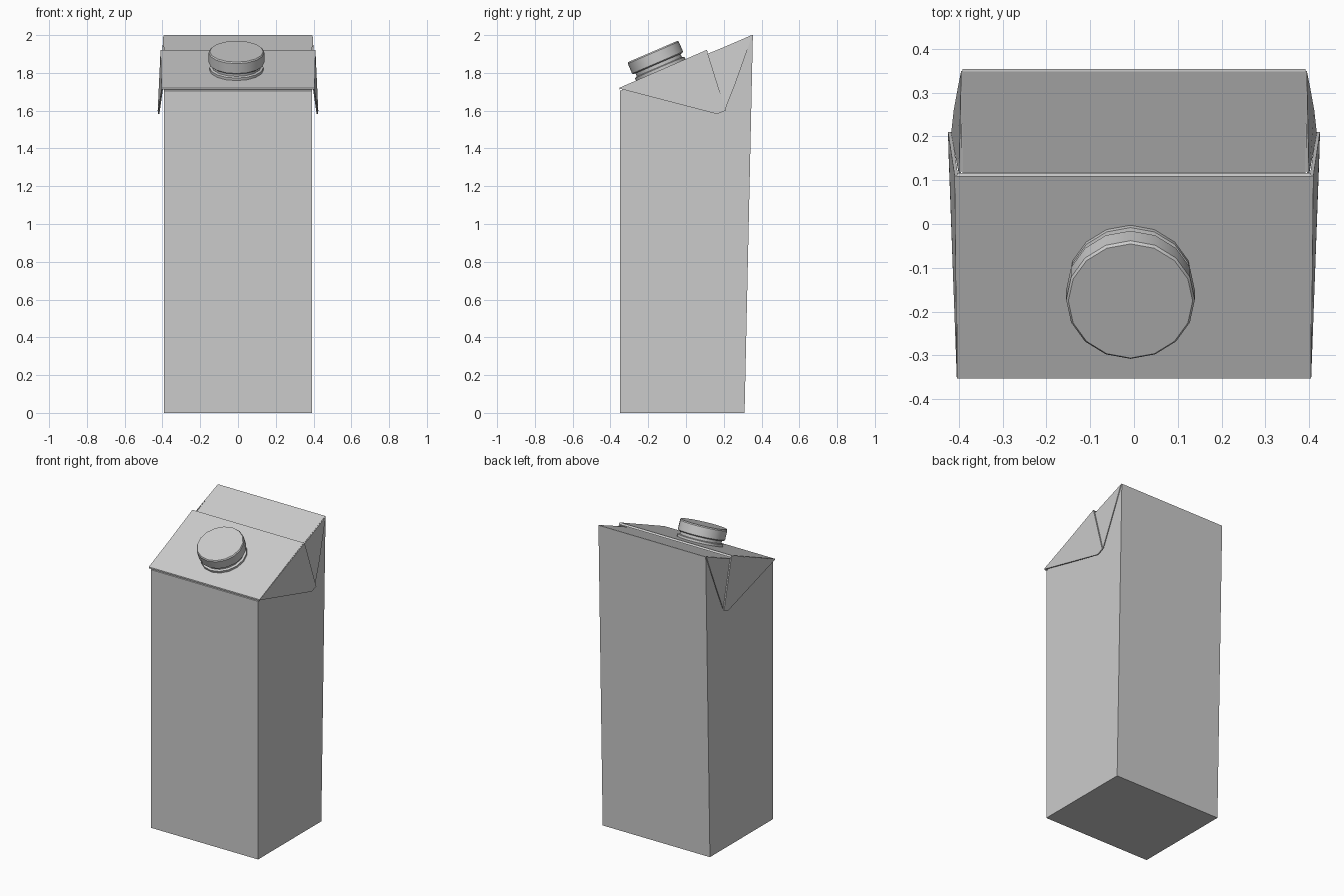
import bpy, bmesh, math
from mathutils import Matrix, Vector

cube = bpy.data.objects.get("Cube")
if cube:
    bpy.data.objects.remove(cube, do_unlink=True)

card = bpy.data.materials.new("plain grey")
card.use_nodes = True
GREY = (0.6, 0.6, 0.6, 1)
card.diffuse_color = GREY
card.node_tree.nodes["Principled BSDF"].inputs["Base Color"].default_value = GREY


def finish(name, bm):
    bmesh.ops.recalc_face_normals(bm, faces=bm.faces)
    mesh = bpy.data.meshes.new(name)
    bm.to_mesh(mesh)
    bm.free()
    mesh.materials.append(card)
    obj = bpy.data.objects.new(name, mesh)
    bpy.context.collection.objects.link(obj)
    return obj


def slab(name, outline, offset):
    """Solid between an outline and the same outline moved by offset."""
    bm = bmesh.new()
    near = [bm.verts.new(p) for p in outline]
    far = [bm.verts.new(Vector(p) + Vector(offset)) for p in outline]
    bm.faces.new(near)
    bm.faces.new(far)
    for i in range(len(near)):
        j = (i + 1) % len(near)
        bm.faces.new((near[i], near[j], far[j], far[i]))
    return finish(name, bm)


def prism(name, profile, half):
    """Side profile (y, z) extruded across the width."""
    return slab(name, [(-half, y, z) for y, z in profile], (2 * half, 0, 0))


# Carton body, with the leaning back wall and the rear roof slope
prism("carton_body", [(-0.35, 0), (0.31, 0), (0.354, 2), (0.348, 2),
                      (0.115, 1.9), (-0.35, 1.705)], 0.392)

# Front roof panel, overlapping the rear slope
prism("front_roof_panel", [(-0.353, 1.712), (-0.353, 1.721),
                           (0.108, 1.921), (0.117, 1.911)], 0.405)

# Folded ears: a front sheet and a curved rear sheet meeting at the tip
for side, s in (("left", 1), ("right", -1)):
    slab(side + "_ear_front",
         [(s * 0.405, -0.353, 1.717), (s * 0.41, 0.11, 1.92),
          (s * 0.425, 0.21, 1.6), (s * 0.424, 0.165, 1.582)], (-s * 0.008, 0, 0))
    slab(side + "_ear_rear",
         [(s * 0.395, 0.35, 1.998), (s * 0.4, 0.112, 1.9),
          (s * 0.418, 0.207, 1.605), (s * 0.412, 0.26, 1.74),
          (s * 0.403, 0.31, 1.88)], (-s * 0.005, 0, 0))

# Screw cap and neck, turned about the roof panel's normal
TILT = Matrix.Translation((-0.008, -0.134, 1.816)) @ Matrix.Rotation(math.radians(23.3), 4, 'X')


def lathe(name, profile, sides):
    bm = bmesh.new()
    rings = [[bm.verts.new((r * math.cos(t), r * math.sin(t), h))
              for t in (2 * math.pi * k / sides for k in range(sides))]
             for r, h in profile]
    bm.faces.new(rings[0])
    bm.faces.new(rings[-1])
    for a, b in zip(rings, rings[1:]):
        for i in range(sides):
            j = (i + 1) % sides
            bm.faces.new((a[i], a[j], b[j], b[i]))
    obj = finish(name, bm)
    obj.matrix_world = TILT
    bpy.ops.object.select_all(action='DESELECT')
    obj.select_set(True)
    bpy.context.view_layer.objects.active = obj
    bpy.ops.object.shade_smooth_by_angle(angle=math.radians(35))


lathe("neck", [(0.143, -0.01), (0.143, 0.014), (0.13, 0.018), (0.13, 0.045)], 16)
lathe("screw_cap", [(0.14, 0.036), (0.147, 0.042), (0.147, 0.099), (0.142, 0.106)], 16)
